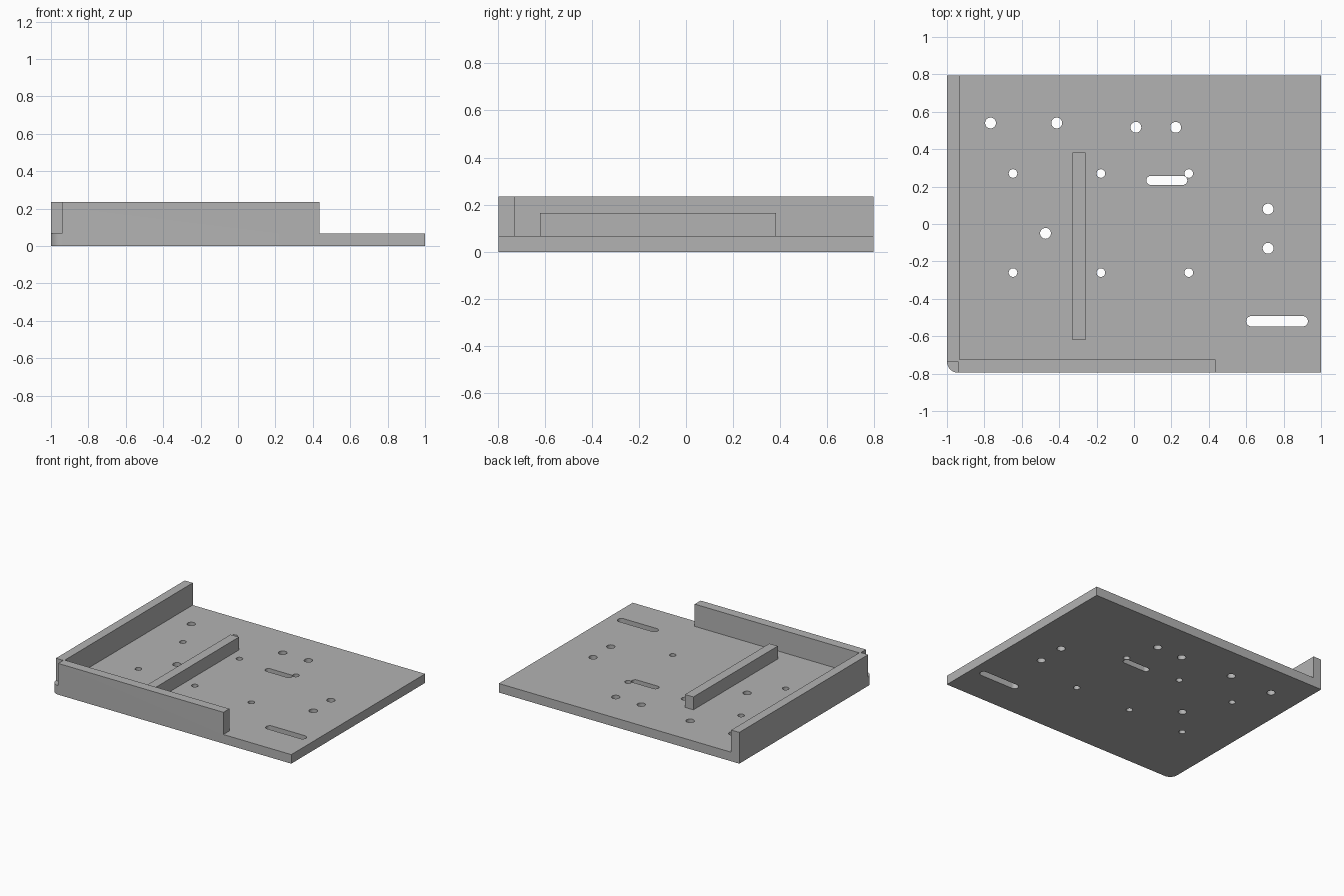
import bpy, bmesh, math

if "Cube" in bpy.data.objects:
    bpy.data.objects.remove(bpy.data.objects["Cube"])

W, D = 1.0, 0.795          # half width, half depth
BASE, TOP = 0.068, 0.235   # plate thickness, wall height
R = 0.06                   # rounded corner radius

grey = bpy.data.materials.new("plain grey")
grey.use_nodes = True
colour = (0.45, 0.45, 0.45, 1)
grey.diffuse_color = colour
grey.node_tree.nodes["Principled BSDF"].inputs["Base Color"].default_value = colour


def arc(cx, cy, r, start, end, n):
    return [(cx + r * math.cos(math.radians(start + (end - start) * i / n)),
             cy + r * math.sin(math.radians(start + (end - start) * i / n)))
            for i in range(n + 1)]


def prism(name, outline, z0, z1):
    """Extrude a counter-clockwise outline from z0 to z1."""
    bm = bmesh.new()
    face = bm.faces.new([bm.verts.new((x, y, z0)) for x, y in outline])
    ext = bmesh.ops.extrude_face_region(bm, geom=[face])["geom"]
    bmesh.ops.translate(bm, vec=(0, 0, z1 - z0),
                        verts=[v for v in ext if isinstance(v, bmesh.types.BMVert)])
    bmesh.ops.recalc_face_normals(bm, faces=bm.faces)
    mesh = bpy.data.meshes.new(name)
    bm.to_mesh(mesh)
    bm.free()
    mesh.materials.append(grey)
    obj = bpy.data.objects.new(name, mesh)
    bpy.context.collection.objects.link(obj)
    return obj


def box(name, x0, x1, y0, y1, z0, z1):
    return prism(name, [(x0, y0), (x1, y0), (x1, y1), (x0, y1)], z0, z1)


def combine(target, other, operation):
    """Apply a boolean, then drop the helper."""
    mod = target.modifiers.new(operation.title(), 'BOOLEAN')
    mod.operation, mod.solver, mod.object = operation, 'EXACT', other
    bpy.context.view_layer.objects.active = target
    bpy.ops.object.modifier_apply(modifier=mod.name)
    bpy.data.objects.remove(other)


# Plate with one rounded front corner
tray = prism("tray", arc(R - W, R - D, R, 180, 270, 12) + [(W, -D), (W, D), (-W, D)], 0, BASE)

# Round holes and slots through the plate
large = [(-0.767, 0.54), (-0.413, 0.54), (0.01, 0.517), (0.223, 0.517),
         (-0.473, -0.05), (0.717, 0.08), (0.717, -0.13)]
small = [(x, y) for x in (-0.647, -0.177, 0.293) for y in (0.27, -0.26)]
cuts = [(x, x, y, 0.029) for x, y in large] + [(x, x, y, 0.023) for x, y in small]
cuts += [(0.09, 0.261, 0.233, 0.024), (0.628, 0.902, -0.52, 0.028)]
for x0, x1, y, r in cuts:
    outline = arc(x1, y, r, -90, 90, 16) + arc(x0, y, r, 90, 270, 16)
    if x0 == x1:
        outline = arc(x0, y, r, 0, 360, 32)[:-1]
    combine(tray, prism("hole_cutter", outline, -0.1, 0.2), 'DIFFERENCE')

# Side and front walls, leaving the rounded corner open
combine(tray, box("left_wall", -W, -0.933, R - D, D, 0, TOP), 'UNION')
combine(tray, box("front_wall", R - W, 0.435, -D, -0.725, 0, TOP), 'UNION')

# Raised rib on the plate
box("rib", -0.33, -0.26, -0.619, 0.383, BASE, 0.165)

# Smooth the round surfaces, keep the edges sharp
bpy.ops.object.select_all(action='DESELECT')
tray.select_set(True)
bpy.context.view_layer.objects.active = tray
bpy.ops.object.shade_smooth_by_angle(angle=math.radians(30))
